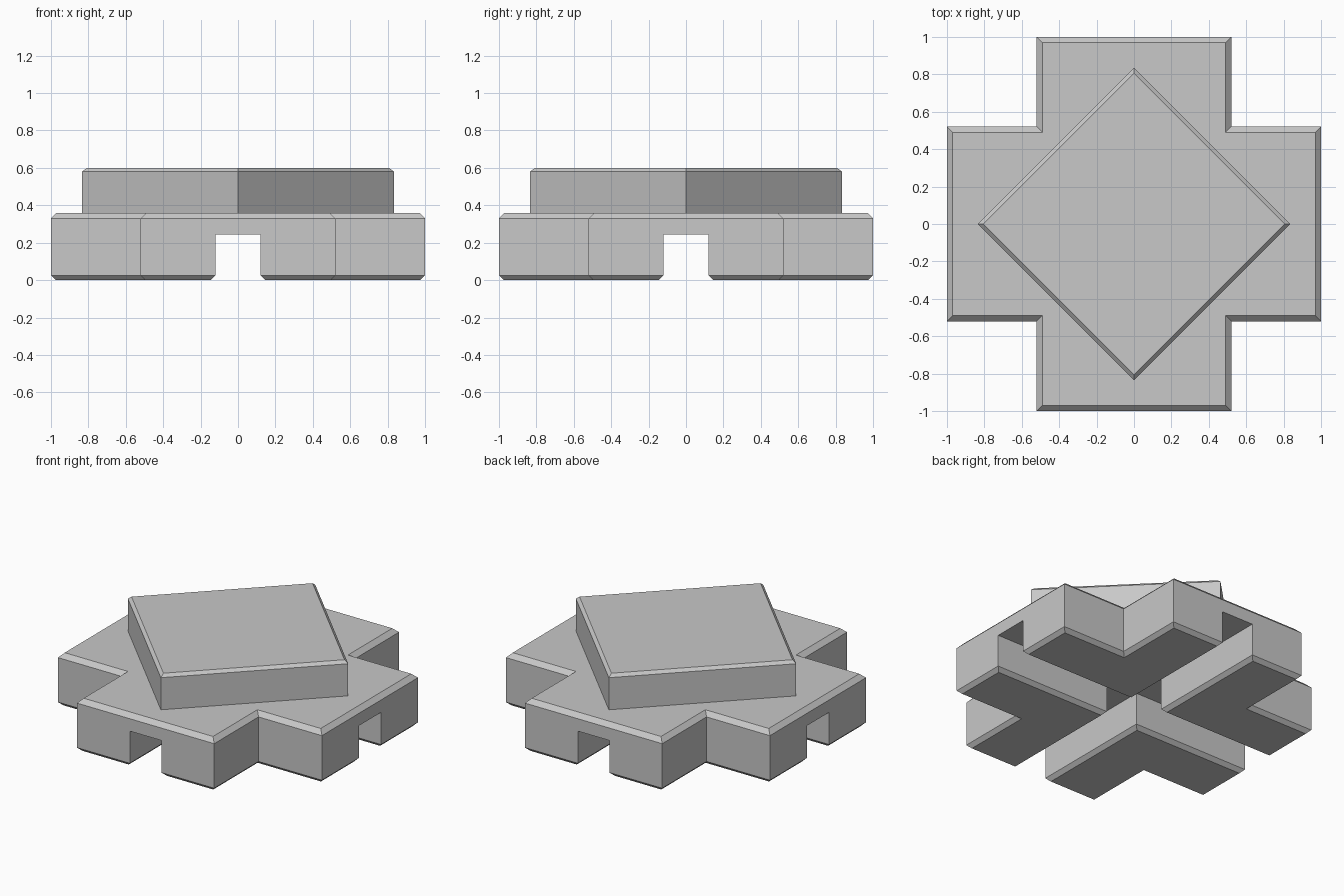
import bpy
import bmesh
from math import radians
from mathutils import Matrix

if "Cube" in bpy.data.objects:
    bpy.data.objects.remove(bpy.data.objects["Cube"], do_unlink=True)

grey = bpy.data.materials.new("light grey")
grey.use_nodes = True
colour = (0.58, 0.58, 0.58, 1)
grey.diffuse_color = colour
grey.node_tree.nodes["Principled BSDF"].inputs["Base Color"].default_value = colour


def chamfer(bm, height, width):
    """Cut a flat chamfer along every edge lying at the given height."""
    edges = [e for e in bm.edges if all(abs(v.co.z - height) < 1e-4 for v in e.verts)]
    bmesh.ops.bevel(bm, geom=edges, offset=width, offset_type='OFFSET',
                    segments=1, affect='EDGES', clamp_overlap=False)


def finish(bm, name):
    bmesh.ops.recalc_face_normals(bm, faces=bm.faces[:])
    mesh = bpy.data.meshes.new(name)
    bm.to_mesh(mesh)
    bm.free()
    mesh.materials.append(grey)
    bpy.context.collection.objects.link(bpy.data.objects.new(name, mesh))


# Cross-shaped base: a solid plus above, two crossing channels below
cuts = [-1, -0.52, -0.12, 0.12, 0.52, 1]
levels = [0, 0.245, 0.36]


def solid(cell):
    i, j, k = cell
    if not (0 <= i < 5 and 0 <= j < 5 and 0 <= k < 2):
        return False
    in_plus = i not in (0, 4) or j not in (0, 4)
    in_channel = k == 0 and 2 in (i, j)
    return in_plus and not in_channel


bm = bmesh.new()
for cell in [(i, j, k) for i in range(5) for j in range(5) for k in range(2)]:
    if not solid(cell):
        continue
    for axis in range(3):
        for side in (0, 1):
            neighbour = list(cell)
            neighbour[axis] += 2 * side - 1
            if solid(neighbour):
                continue
            # Skin only the sides that border empty space
            corners = []
            for u, v in ((0, 0), (1, 0), (1, 1), (0, 1)):
                p = list(cell)
                p[axis] += side
                p[(axis + 1) % 3] += u
                p[(axis + 2) % 3] += v
                corners.append(bm.verts.new((cuts[p[0]], cuts[p[1]], levels[p[2]])))
            bm.faces.new(corners)
bmesh.ops.remove_doubles(bm, verts=bm.verts[:], dist=0.001)
bmesh.ops.recalc_face_normals(bm, faces=bm.faces[:])
bmesh.ops.dissolve_limit(bm, angle_limit=radians(1), verts=bm.verts[:], edges=bm.edges[:])
chamfer(bm, levels[2], 0.03)
chamfer(bm, levels[0], 0.025)
finish(bm, "cross_base")

# Square block turned by an eighth of a circle on top of the base
bm = bmesh.new()
side = 0.835 * 2 ** 0.5
bmesh.ops.create_cube(bm, size=1, matrix=Matrix.Translation((0, 0, 0.48))
                      @ Matrix.Rotation(radians(45), 4, 'Z')
                      @ Matrix.Diagonal((side, side, 0.24, 1)))
chamfer(bm, 0.6, 0.02)
finish(bm, "turned_block")
